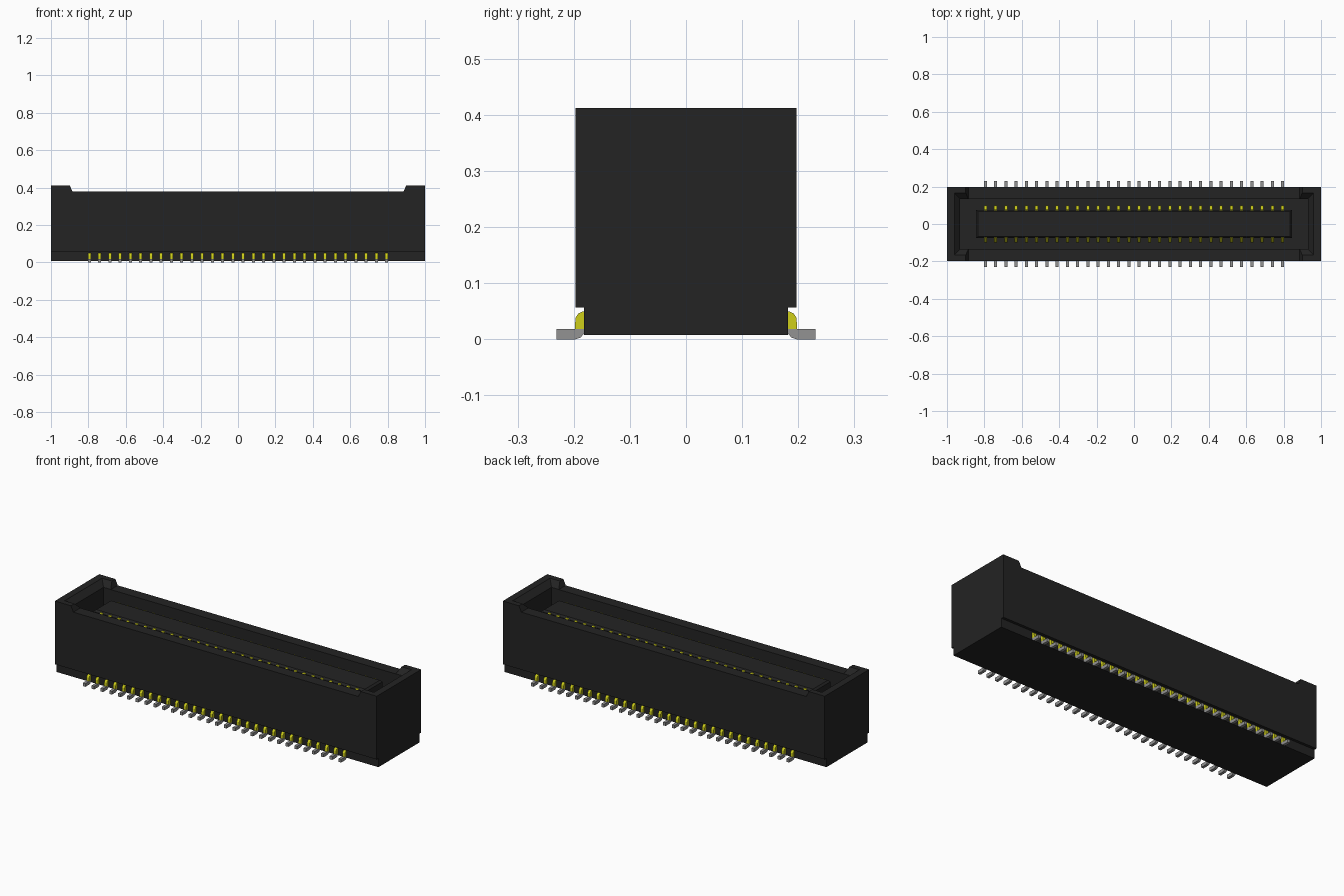
import bpy, bmesh
from mathutils import Vector

cube = bpy.data.objects.get("Cube")
if cube:
    bpy.data.objects.remove(cube, do_unlink=True)


def material(name, color, roughness=0.6):
    m = bpy.data.materials.new(name)
    m.use_nodes = True
    m.diffuse_color = (*color, 1)
    bsdf = next(n for n in m.node_tree.nodes if n.type == 'BSDF_PRINCIPLED')
    bsdf.inputs["Base Color"].default_value = (*color, 1)
    bsdf.inputs["Roughness"].default_value = roughness
    return m


BLACK = material("black plastic", (0.017, 0.017, 0.017))
GOLD = material("gold plating", (0.62, 0.62, 0.01))
GREY = material("tinned grey", (0.29, 0.29, 0.29))


def finish(name, bm, mat):
    bmesh.ops.recalc_face_normals(bm, faces=bm.faces)
    mesh = bpy.data.meshes.new(name)
    bm.to_mesh(mesh)
    bm.free()
    mesh.materials.append(mat)
    obj = bpy.data.objects.new(name, mesh)
    bpy.context.collection.objects.link(obj)
    return obj


def prism(bm, points, offset):
    """Extrude a closed outline of 3D points along an offset."""
    face = bm.faces.new([bm.verts.new(p) for p in points])
    new = bmesh.ops.extrude_face_region(bm, geom=[face], use_keep_orig=True)["geom"]
    bmesh.ops.translate(bm, vec=Vector(offset),
                        verts=[v for v in new if isinstance(v, bmesh.types.BMVert)])


def stack(bm, levels):
    """Loft centred rectangles given as (half x, half y, z)."""
    rings = [[bm.verts.new((sx * hx, sy * hy, z))
              for sx, sy in ((-1, -1), (1, -1), (1, 1), (-1, 1))]
             for hx, hy, z in levels]
    bm.faces.new(rings[0])
    bm.faces.new(rings[-1])
    for low, high in zip(rings, rings[1:]):
        for i in range(4):
            j = (i + 1) % 4
            bm.faces.new((low[i], low[j], high[j], high[i]))


def stacked(name, levels, mat):
    bm = bmesh.new()
    stack(bm, levels)
    return finish(name, bm, mat)


# Housing with raised ends
HALF_Y, RIM, TOP = 0.197, 0.38, 0.412
half = [(1, 0.057), (1, TOP), (0.9, TOP), (0.885, RIM)]
outline = half + [(-x, z) for x, z in reversed(half)]
bm = bmesh.new()
prism(bm, [(x, -HALF_Y, z) for x, z in outline], (0, 2 * HALF_Y, 0))
housing = finish("housing", bm, BLACK)

# Socket cavity with a flared mouth at the ends
cutter = stacked("cavity_cutter", [(0.93, 0.135, 0.1), (0.93, 0.135, 0.381),
                                   (0.99, 0.195, 0.441)], BLACK)
cutter.hide_render = True
cut = housing.modifiers.new("cavity", 'BOOLEAN')
cut.operation = 'DIFFERENCE'
cut.solver = 'EXACT'
cut.object = cutter
bpy.context.view_layer.objects.active = housing
housing.select_set(True)
bpy.ops.object.modifier_apply(modifier=cut.name)
bpy.data.objects.remove(cutter, do_unlink=True)

# Narrower base and the central tongue with a bevelled top
stacked("base", [(1, 0.182, 0.008), (1, 0.182, 0.0575)], BLACK)
stacked("tongue", [(0.845, 0.076, 0.095), (0.845, 0.076, 0.348),
                   (0.835, 0.066, 0.358)], BLACK)

# Rows of pins: side profiles as (y, z), repeated along x on both sides
COUNT, PITCH, WIDTH = 30, 0.0548, 0.016
LEG = [(0.178, 0.05), (0.184, 0.05), (0.192, 0.046), (0.197, 0.038),
       (0.198, 0.018), (0.181, 0.018), (0.178, 0.03)]
FOOT = [(0.181, 0.018), (0.182, 0.01), (0.188, 0.003), (0.197, 0),
        (0.231, 0), (0.231, 0.018)]
BLADE = [(0.07, 0.095), (0.099, 0.095), (0.099, 0.315), (0.093, 0.335),
         (0.078, 0.353), (0.07, 0.353)]


def pin_rows(name, profile, mat):
    bm = bmesh.new()
    for i in range(COUNT):
        x = (i - (COUNT - 1) / 2) * PITCH - WIDTH / 2
        for side in (-1, 1):
            prism(bm, [(x, side * y, z) for y, z in profile], (WIDTH, 0, 0))
    return finish(name, bm, mat)


pin_rows("pin_legs", LEG, GOLD)
pin_rows("pin_feet", FOOT, GREY)
pin_rows("contact_blades", BLADE, GOLD)
